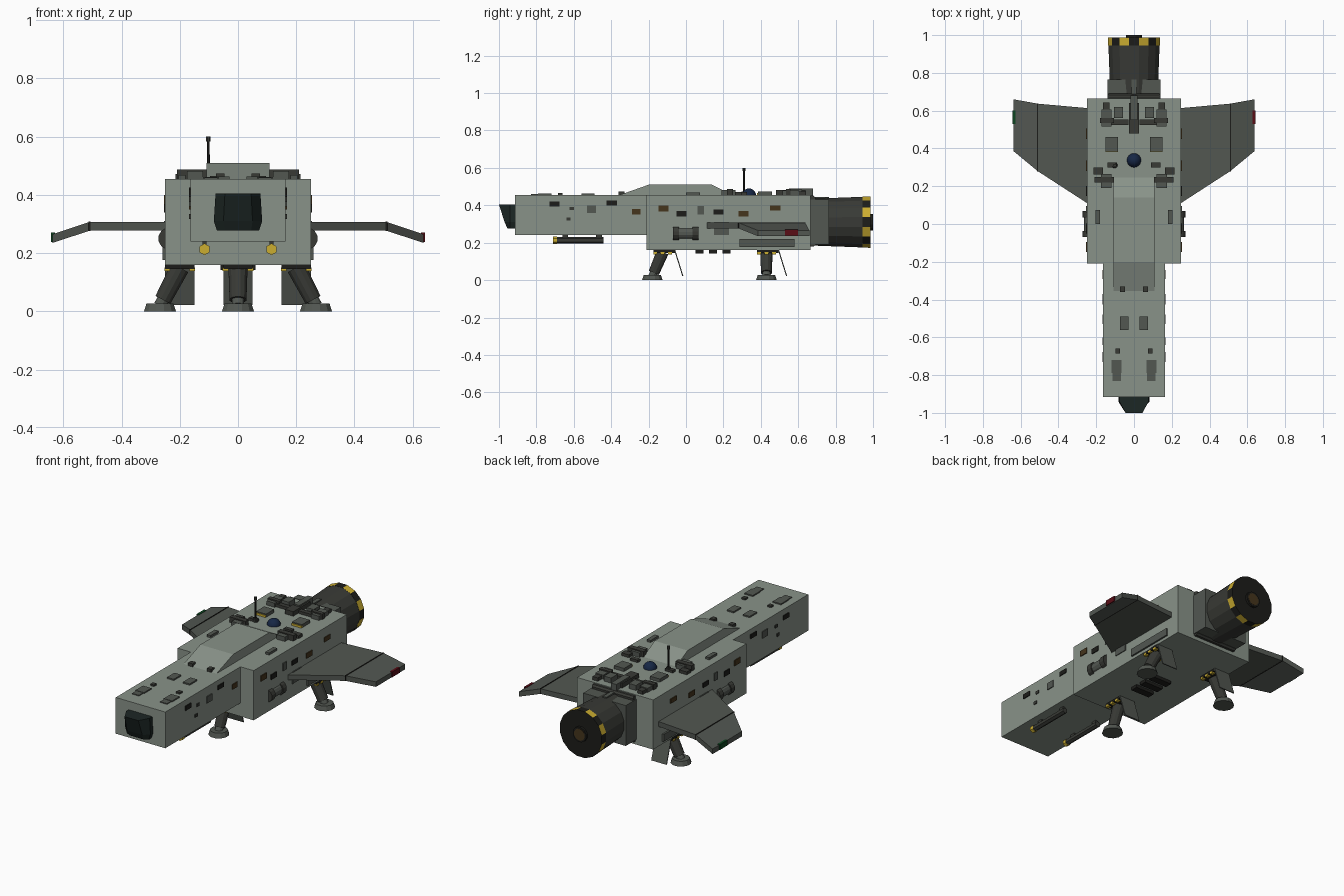
import bpy, bmesh, math
from mathutils import Vector

if "Cube" in bpy.data.objects:
    bpy.data.objects.remove(bpy.data.objects["Cube"])


def mat(name, r, g, b):
    m = bpy.data.materials.new(name)
    m.diffuse_color = (r, g, b, 1)
    m.use_nodes = True
    m.node_tree.nodes["Principled BSDF"].inputs["Base Color"].default_value = m.diffuse_color
    return m


HULL = mat("hull_green_grey", .25, .29, .25)
GREY = mat("panel_grey", .085, .095, .083)
DARK = mat("dark_metal", .04, .042, .036)
BLACK = mat("black", .012, .012, .01)
BROWN = mat("amber_window", .06, .035, .012)
GLASS = mat("glass", .012, .02, .018)
BLUE = mat("sensor_blue", .008, .02, .06)
YELLOW = mat("yellow", .6, .42, .03)
RED = mat("red_light", .1, .004, .008)
GREEN = mat("green_light", .004, .06, .015)


def mesh(name, verts, faces, m):
    me = bpy.data.meshes.new(name)
    bm = bmesh.new()
    vs = [bm.verts.new(v) for v in verts]
    for f in faces:
        bm.faces.new([vs[i] for i in f])
    bmesh.ops.recalc_face_normals(bm, faces=bm.faces)
    bm.to_mesh(me)
    bm.free()
    ob = bpy.data.objects.new(name, me)
    me.materials.append(m)
    bpy.context.collection.objects.link(ob)
    return ob


def loft(name, rings, m):
    """Skin a closed solid through rings with equal point counts."""
    n = len(rings[0])
    faces = [list(range(n)), list(range(n * (len(rings) - 1), n * len(rings)))]
    for k in range(len(rings) - 1):
        for i in range(n):
            j = (i + 1) % n
            faces.append([k * n + i, k * n + j, k * n + n + j, k * n + n + i])
    return mesh(name, [p for r in rings for p in r], faces, m)


def box(name, x, y, z, m, mirror=False):
    for s in ((1, -1) if mirror else (1,)):
        rings = [[(s * a, y[0], z[0]), (s * a, y[1], z[0]), (s * a, y[1], z[1]), (s * a, y[0], z[1])] for a in x]
        loft(name, rings, m)


def rod(name, a, b, r1, r2, m, n=12):
    """Cylinder or cone from a to b."""
    a, b = Vector(a), Vector(b)
    q = (b - a).to_track_quat('Z', 'Y')
    ring = lambda c, r: [c + q @ Vector((r * math.cos((i + .5) * math.tau / n), r * math.sin((i + .5) * math.tau / n), 0))
                         for i in range(n)]
    return loft(name, [ring(a, r1), ring(b, r2)], m)


# Hull blocks
box("main_hull", (-.25, .25), (-.21, .665), (.16, .455), HULL)
box("front_hull", (-.163, .163), (-.915, -.2), (.24, .455), HULL)
profile = [(-.37, .45), (-.2, .51), (.14, .51), (.255, .45)]
loft("top_fairing", [[(x, y, z) for y, z in profile] for x in (-.108, .108)], HULL)

# Cockpit window
plan = lambda w, n, yf, z: [(-w, -.91, z), (-w, -.94, z), (-n, yf, z), (n, yf, z), (w, -.94, z), (w, -.91, z)]
loft("cockpit_window", [plan(.072, .045, -.955, .277), plan(.083, .05, -.97, .31), plan(.077, .045, -1.0, .405)], GLASS)

# Engine
box("engine_mount", (-.14, .14), (.66, .765), (.19, .43), GREY)
for z in (.195, .435):
    rod("engine_mount_pipe", (-.135, .675, z), (.135, .675, z), .018, .018, DARK, 8)
box("engine_mount_rib", (-.012, .012), (.67, .765), (.42, .445), GREY)
rod("engine_body", (0, .66, .31), (0, .945, .31), .127, .138, DARK, 16)
ring = rod("engine_hazard_ring", (0, .945, .31), (0, .987, .31), .139, .14, BLACK, 16)
ring.data.materials.append(YELLOW)
for i, p in enumerate(ring.data.polygons):
    p.material_index = int(i > 1 and i % 2 == 0)
rod("engine_nozzle", (0, .98, .31), (0, 1.0, .31), .045, .045, BLACK, 12)
rod("engine_core", (0, .99, .31), (0, 1.001, .31), .035, .035, BROWN, 12)

# Wings with drooped tips and navigation lights
for s in (1, -1):
    def section(x, y0, y1, z):
        return [(s * x, y0, z), (s * x, y1, z), (s * x, y1, z + .03), (s * x, y0, z + .03)]
    loft("wing", [section(.24, .105, .613, .277), section(.51, .28, .637, .277), section(.637, .385, .66, .235)], GREY)
    box("wing_seam", (s * .507, s * .513), (.278, .638), (.276, .309), BLACK)
    box("wing_tip_light", (s * .628, s * .643), (.53, .6), (.238, .27), RED if s > 0 else GREEN)

# Side windows and panels: hull side x, y range, z range, material
side = [(.163, -.73, -.677, .393, .42, BLACK), (.163, -.53, -.48, .36, .4, GREY), (.163, -.425, -.37, .4, .425, BLACK),
        (.163, -.64, -.617, .318, .335, DARK), (.163, -.623, -.6, .375, .392, DARK),
        (.163, -.29, -.243, .35, .38, BROWN), (.25, -.147, -.094, .367, .4, BROWN), (.25, -.05, .002, .34, .37, BLACK),
        (.25, .062, .095, .35, .395, GREY), (.25, .147, .2, .35, .377, BLACK), (.25, .28, .335, .34, .37, BROWN),
        (.25, .45, .505, .373, .4, BROWN), (.25, .15, .23, .24, .31, GREY)]
for x, y0, y1, z0, z1, m in side:
    box("side_panel", (x - .01, x + .005), (y0, y1), (z0, z1), m, True)

# Side tanks, rails and chin probes
for s in (1, -1):
    rod("side_tank", (s * .235, -.06, .25), (s * .235, .06, .25), .032, .032, GREY)
    for y in (-.07, .035):
        rod("side_tank_cap", (s * .235, y, .25), (s * .235, y + .033, .25), .039, .039, DARK)
    box("side_rail", (s * .24, s * .26), (.285, .58), (.177, .22), GREY)
    rod("chin_probe", (s * .115, -.7, .213), (s * .115, -.44, .213), .017, .017, DARK, 6)
    rod("chin_probe_tip", (s * .115, -.712, .213), (s * .115, -.69, .213), .02, .02, YELLOW, 6)
    for y in (-.66, -.48):
        box("chin_probe_bracket", (s * .108, s * .122), (y, y + .03), (.215, .245), DARK)

# Roof equipment: x range, y range, top height, material (mirrored)
roof = [(.12, .172, .515, .605, .48, GREY), (.13, .165, .6, .642, .475, DARK), (.058, .105, .56, .62, .485, GREY),
        (.03, .12, .525, .552, .472, DARK), (.105, .18, .535, .56, .487, DARK),
        (.085, .15, .385, .46, .474, GREY), (.165, .215, .262, .3, .472, DARK), (.09, .14, .3, .325, .47, DARK),
        (.12, .175, .19, .265, .482, GREY), (.105, .21, .22, .25, .488, DARK), (.18, .205, 0, .075, .468, GREY),
        (.03, .075, -.56, -.49, .463, GREY), (.073, .097, -.685, -.66, .465, DARK),
        (.065, .12, -.79, -.72, .462, GREY), (.07, .115, -.83, -.78, .46, GREY)]
for x0, x1, y0, y1, z, m in roof:
    box("roof_panel", (x0, x1), (y0, y1), (.45, z), m, True)
box("roof_panel_stripe", (.085, .15), (.38, .392), (.45, .467), YELLOW, True)
box("fairing_vent", (.047, .075), (-.36, -.33), (.45, .473), DARK, True)
box("roof_spine", (-.027, .027), (.48, .64), (.45, .482), DARK)
box("roof_spine_cap", (-.018, .018), (.55, .68), (.45, .49), GREY)

# Sensor dome and antenna
bpy.ops.mesh.primitive_uv_sphere_add(segments=16, ring_count=10, radius=.038, location=(0, .337, .452))
dome = bpy.context.object
dome.name = "sensor_dome"
dome.data.materials.append(BLUE)
bpy.ops.object.shade_smooth_by_angle()
rod("antenna_base", (-.102, .31, .45), (-.102, .31, .475), .016, .013, DARK, 8)
rod("antenna_mast", (-.102, .31, .45), (-.102, .31, .59), .006, .005, BLACK, 8)
rod("antenna_knob", (-.102, .31, .583), (-.102, .31, .6), .009, .009, DARK, 8)

# Belly vents
for i in range(3):
    box("belly_vent", (-.06, .06), (.05 + i * .073, .093 + i * .073), (.142, .165), BLACK)

# Landing legs: hip centre, foot centre, door
for name, hx, hy, fx, fy in (("front", 0, -.125, 0, -.18), ("right", .2, .43, .268, .43), ("left", -.2, .43, -.268, .43)):
    box(name + "_leg_bay", (hx - .05, hx + .05), (hy - .05, hy + .065), (.145, .165), BLACK)
    for x in (hx - .043, hx + .043):
        for y in (hy - .04, hy, hy + .04):
            box(name + "_leg_bay_stripe", (x - .01, x + .01), (y - .01, y + .01), (.138, .15), YELLOW)
    hip, foot = Vector((hx, hy, .15)), Vector((fx, fy, .02))
    rod(name + "_leg_strut", hip, hip.lerp(foot, .85), .034, .03, DARK)
    rod(name + "_leg_piston", hip, foot, .022, .022, GREY)
    rod(name + "_foot", (fx, fy, 0), (fx, fy, .027), .057, .048, GREY)
    door = [(hy + .062, .16), (hy + .068, .16), (hy + .111, .022), (hy + .105, .022)]
    loft(name + "_leg_door", [[(x, y, z) for y, z in door] for x in (hx - .05, hx + .05)], GREY)
